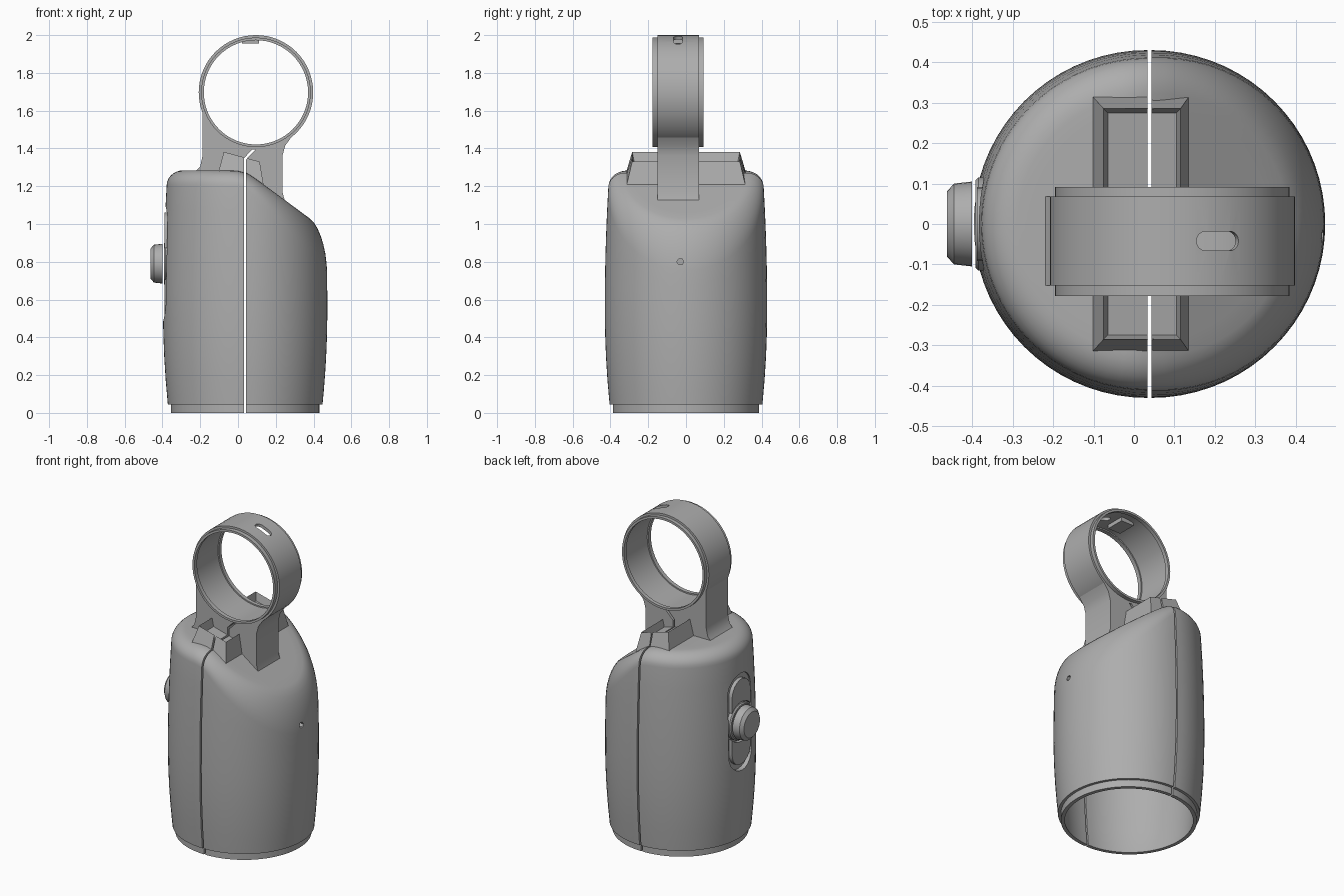
import bpy, bmesh, math
from mathutils import Matrix, Vector

if "Cube" in bpy.data.objects:
    bpy.data.objects.remove(bpy.data.objects["Cube"])

grey = bpy.data.materials.new("plain_grey")
grey.use_nodes = True
COLOUR = (0.42, 0.42, 0.42, 1)
grey.diffuse_color = COLOUR
grey.node_tree.nodes["Principled BSDF"].inputs["Base Color"].default_value = COLOUR

AXIS_X = 0.038                       # body axis, also the seam between halves
RING = Vector((0.095, 0, 1.697))     # ring centre
HALF_GAP = 0.005


def make(name, bm):
    bmesh.ops.remove_doubles(bm, verts=bm.verts, dist=1e-5)
    bmesh.ops.recalc_face_normals(bm, faces=bm.faces)
    mesh = bpy.data.meshes.new(name)
    bm.to_mesh(mesh)
    bm.free()
    mesh.materials.append(grey)
    ob = bpy.data.objects.new(name, mesh)
    bpy.context.collection.objects.link(ob)
    return ob


def bridge(bm, loops, closed):
    rows = [[bm.verts.new(p) for p in loop] for loop in loops]
    n = len(rows[0])
    for i in range(len(rows) if closed else len(rows) - 1):
        a, b = rows[i], rows[(i + 1) % len(rows)]
        for j in range(n):
            k = (j + 1) % n
            bm.faces.new((a[j], a[k], b[k], b[j]))
    if not closed:
        bm.faces.new(rows[0])
        bm.faces.new(rows[-1])


def prism(name, pts, lo, hi, axis, matrix=None):
    place = {"x": lambda a, b, h: (h, a, b),
             "y": lambda a, b, h: (a, h, b),
             "z": lambda a, b, h: (a, b, h)}[axis]
    bm = bmesh.new()
    bridge(bm, [[place(a, b, h) for a, b in pts] for h in (lo, hi)], False)
    if matrix:
        bm.transform(matrix)
    return make(name, bm)


def lathe(name, profile, axis, centre, segments):
    # profile is a closed list of (position along axis, radius)
    loops = []
    for i in range(segments):
        t = math.tau * i / segments
        c, s = math.cos(t), math.sin(t)
        loops.append([centre + Vector((h, r * c, r * s) if axis == "x" else (r * c, h, r * s))
                      for h, r in profile])
    bm = bmesh.new()
    bridge(bm, loops, True)
    return make(name, bm)


def capsule(ca, cb, radius, da, db, steps=12):
    # rounded slot outline: half circles at +(da, db) and -(da, db)
    start = math.atan2(db, da) - math.pi / 2
    pts = []
    for sign in (1, -1):
        for i in range(steps + 1):
            t = start + math.pi * i / steps + (math.pi if sign < 0 else 0)
            pts.append((ca + sign * da + radius * math.cos(t),
                        cb + sign * db + radius * math.sin(t)))
    return pts


def circle(ca, cb, r, n=32):
    return [(ca + r * math.cos(math.tau * i / n), cb + r * math.sin(math.tau * i / n))
            for i in range(n)]


def cut(ob, *cutters):
    for c in cutters:
        mod = ob.modifiers.new("cut", "BOOLEAN")
        mod.object, mod.operation, mod.solver = c, "DIFFERENCE", "EXACT"
    graph = bpy.context.evaluated_depsgraph_get()
    mesh = bpy.data.meshes.new_from_object(ob.evaluated_get(graph))
    ob.modifiers.clear()
    ob.data = mesh
    for c in cutters:
        bpy.data.objects.remove(c)


# Body halves: domed shell whose top slopes down on the left
def radius_at(z):
    return 0.43 - (0.1 if z < 0.55 else 0.045) * (z - 0.55) ** 2


def top_at(x):
    d = x - 0.03
    return 1.285 - 0.37 * (d + math.sqrt(d * d + 0.0008))


def body_section(theta, shift):
    c, s = math.cos(theta), math.sin(theta)
    edge, wide = 0.08 + 0.14 * max(0, c), 0.09
    z_edge = top_at(AXIS_X + 0.41 * c) - edge
    r_edge = radius_at(z_edge)
    skin = []
    for i in range(10):
        z = 0.045 + (z_edge - 0.045) * i / 9
        skin.append((radius_at(z), z))
    for i in range(1, 8):
        a = math.pi / 2 * i / 7
        r = r_edge - wide * (1 - math.cos(a))
        skin.append((r, top_at(AXIS_X + r * c) - edge * (1 - math.sin(a))))
    for i in range(1, 9):
        r = (r_edge - wide) * (1 - i / 8)
        skin.append((r, top_at(AXIS_X + r * c)))
    inner = [(max(0, r - 0.035), z - 0.03) for r, z in reversed(skin)]
    loop = [(0.3875, 0), (0.3875, 0.045)] + skin + inner + [(0.365, 0)]
    return [(AXIS_X + shift + r * c, r * s, z) for r, z in loop]


def body_half(name, start, shift):
    bm = bmesh.new()
    bridge(bm, [body_section(start + math.pi * i / 36, shift) for i in range(37)], False)
    return make(name, bm)


left_body = body_half("left_body_half", -math.pi / 2, HALF_GAP)
right_body = body_half("right_body_half", math.pi / 2, -HALF_GAP)
cut(right_body, prism("panel_cutter", capsule(0, 0.79, 0.115, 0, 0.19), -0.6, -0.365, "x"))
cut(left_body, prism("pin_cutter", circle(-0.03, 0.8, 0.018, 6), 0.425, 0.6, "x"))

# Control panel: two keys, a collar and a round button
keys = prism("panel_keys", capsule(0, 0.79, 0.092, 0, 0.178), -0.388, -0.36, "x")
cut(keys, prism("key_cutter", circle(0, 0.79, 0.125), -0.5, -0.3, "x"))
lathe("button_collar", [(-0.36, 0.115), (-0.385, 0.115), (-0.392, 0.108), (-0.392, 0.095),
                        (-0.36, 0.095)], "x", Vector((0, 0, 0.79)), 32)
lathe("round_button", [(-0.4, 0), (-0.4, 0.105), (-0.445, 0.1), (-0.463, 0.08), (-0.463, 0)],
      "x", Vector((0, 0, 0.79)), 32)

# Ring with a stepped lip on both edges and a slot in its wall
ring = lathe("holder_ring", [(-0.178, 0.29), (-0.152, 0.29), (-0.152, 0.303), (0.068, 0.303),
                             (0.068, 0.29), (0.092, 0.29), (0.092, 0.276), (0.068, 0.276),
                             (0.068, 0.284), (-0.152, 0.284), (-0.152, 0.276), (-0.178, 0.276)],
             "y", RING, 64)
slot_place = Matrix.Translation(RING) @ Matrix.Rotation(math.radians(22), 4, "Y")
cut(ring, prism("slot_cutter", capsule(0, -0.042, 0.024, 0.032, 0), 0.25, 0.34, "z", slot_place))
prism("ring_tab", [(0.02, 1.955), (0.11, 1.955), (0.11, 1.985), (0.02, 1.975)], -0.1, 0.02, "y")


def seam_cutter():
    g, x = HALF_GAP, AXIS_X
    return prism("seam_cutter", [(x - g, 1), (x + g, 1), (x + g, 1.342), (0.115, 1.415),
                                 (0.105, 1.425), (x - g, 1.35)], -0.5, 0.5, "y")


# Neck joining the ring to the body
neck = prism("ring_neck", [(-0.23, 1.272), (0.03, 1.262), (0.25, 1.115), (0.235, 1.17), (0.235, 1.36),
                           (0.25, 1.415), (0.29, 1.47), (0.095, 1.6), (-0.188, 1.6),
                           (-0.188, 1.36), (-0.2, 1.305)], -0.152, 0.068, "y")
cut(neck, prism("bore_cutter", circle(RING.x, RING.z, 0.288, 64), -0.5, 0.5, "y"), seam_cutter())

# Crest: tapered ridge over the top with an open tray
bm = bmesh.new()
ridge = [(-0.105, 1.27), (0.03, 1.262), (0.138, 1.19), (0.115, 1.33), (-0.075, 1.382)]
bridge(bm, [[(x, side * (0.318 if z < 1.3 else 0.285), z) for x, z in ridge]
            for side in (-1, 1)], False)
bmesh.ops.recalc_face_normals(bm, faces=bm.faces)
top = [f for f in bm.faces if min(v.co.z for v in f.verts) > 1.3]
bmesh.ops.inset_region(bm, faces=top, thickness=0.015)
bmesh.ops.translate(bm, verts=list({v for f in top for v in f.verts}), vec=(0, 0, -0.05))
crest = make("crest", bm)
cut(crest, seam_cutter())

# Smooth shading with sharp creases kept
bpy.ops.object.select_all(action="DESELECT")
for ob in bpy.context.collection.objects:
    if ob.type == "MESH" and grey.name in ob.data.materials:
        ob.select_set(True)
        bpy.context.view_layer.objects.active = ob
bpy.ops.object.shade_smooth_by_angle(angle=math.radians(30))
